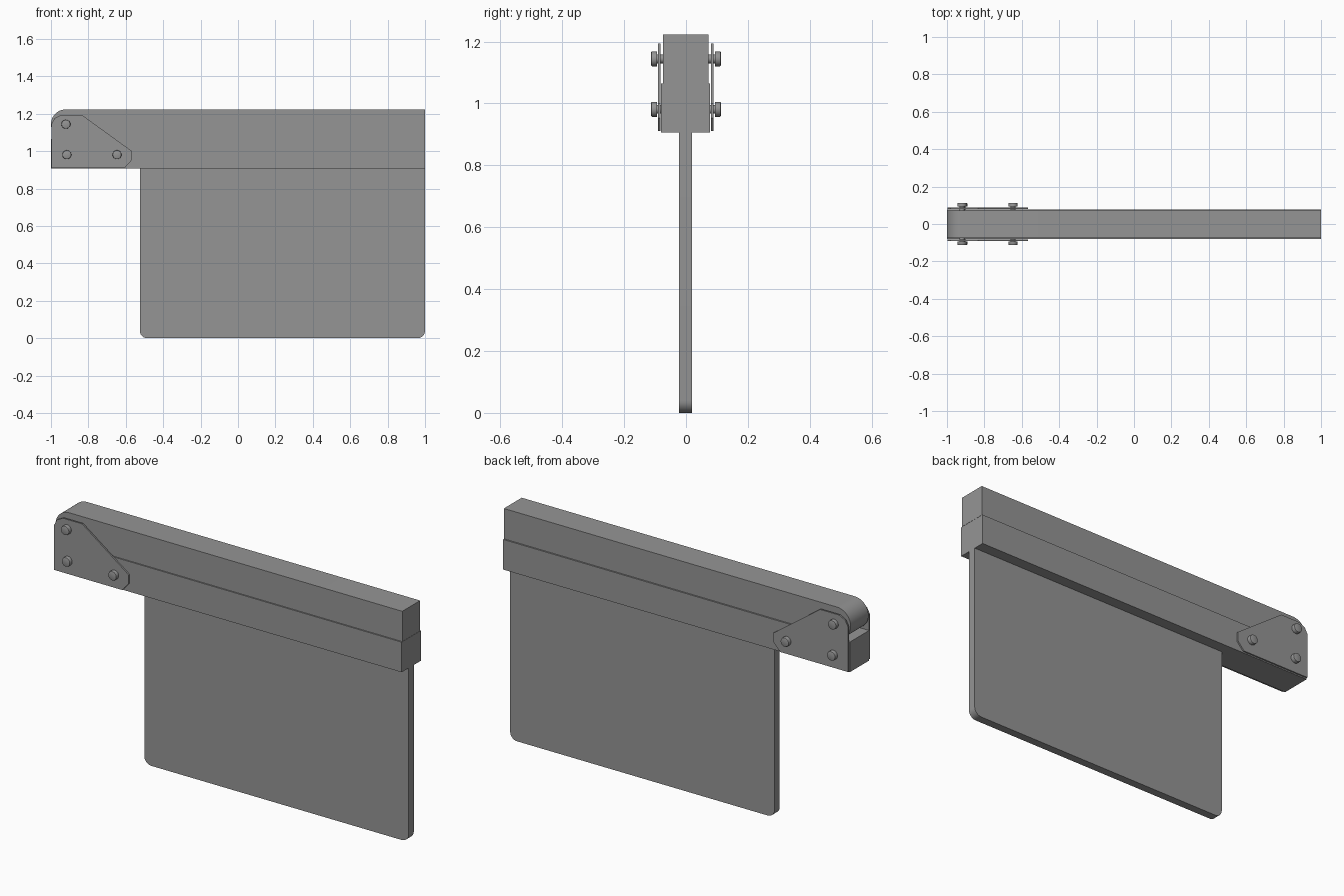
import bpy, bmesh, math
from mathutils import Matrix

cube = bpy.data.objects.get("Cube")
if cube:
    bpy.data.objects.remove(cube, do_unlink=True)

grey = bpy.data.materials.new("mid_grey")
grey.use_nodes = True
colour = (0.3, 0.3, 0.3, 1)
grey.diffuse_color = colour
grey.node_tree.nodes["Principled BSDF"].inputs["Base Color"].default_value = colour


def finish(name, bm):
    bmesh.ops.recalc_face_normals(bm, faces=bm.faces)
    mesh = bpy.data.meshes.new(name)
    bm.to_mesh(mesh)
    bm.free()
    mesh.materials.append(grey)
    obj = bpy.data.objects.new(name, mesh)
    bpy.context.collection.objects.link(obj)
    bpy.ops.object.select_all(action='DESELECT')
    obj.select_set(True)
    bpy.context.view_layer.objects.active = obj
    bpy.ops.object.shade_smooth_by_angle(angle=math.radians(30))
    return obj


def extrude_profile(name, points, y0, y1):
    """Extrude an x-z outline from y0 to y1."""
    bm = bmesh.new()
    face = bm.faces.new([bm.verts.new((x, y0, z)) for x, z in points])
    geom = bmesh.ops.extrude_face_region(bm, geom=[face])["geom"]
    verts = [v for v in geom if isinstance(v, bmesh.types.BMVert)]
    bmesh.ops.translate(bm, verts=verts, vec=(0, y1 - y0, 0))
    return finish(name, bm)


def arc(cx, cz, r, start, end, steps):
    angles = [math.radians(start + (end - start) * i / steps) for i in range(steps + 1)]
    return [(cx + r * math.cos(a), cz + r * math.sin(a)) for a in angles]


def bolt(name, x, z):
    """Shaft through both plates with a rounded head on each side."""
    bm = bmesh.new()
    turn = Matrix.Rotation(math.pi / 2, 4, 'X')

    def disc(r, depth, y):
        return bmesh.ops.create_cone(
            bm, cap_ends=True, segments=24, radius1=r, radius2=r, depth=depth,
            matrix=Matrix.Translation((x, y, z)) @ turn)["verts"]

    disc(0.014, 0.2, 0)
    for side in (-1, 1):
        head = disc(0.024, 0.02, side * 0.103)
        rims = {e for v in head for e in v.link_edges
                if all(abs(w.co.y) > 0.11 for w in e.verts)}
        bmesh.ops.bevel(bm, geom=list(rims), offset=0.004, segments=2,
                        profile=0.5, affect='EDGES')
    return finish(name, bm)


# Hanging panel with rounded lower corners
r = 0.04
panel = [(-0.525, 0.908)]
panel += arc(-0.525 + r, r, r, 180, 270, 8)
panel += arc(1 - r, r, r, 270, 360, 8)
panel += [(1, 0.908)]
extrude_profile("hanging_panel", panel, -0.022, 0.02)

# Stacked beams, the upper one with a round pivot end
extrude_profile("lower_beam", [(-1, 0.907), (1, 0.907), (1, 1.064), (-1, 1.064)],
                -0.08, 0.078)
pivot_end = arc(-0.921, 1.144, 0.079, 90, 270, 24)
extrude_profile("upper_beam", pivot_end + [(1, 1.065), (1, 1.223)], -0.075, 0.072)

# Hinge plates
plate = [(-0.997, 0.911), (-0.997, 1.145), (-0.98, 1.177), (-0.945, 1.194),
         (-0.835, 1.194), (-0.567, 1.0), (-0.567, 0.953), (-0.605, 0.911)]
extrude_profile("front_hinge_plate", plate, -0.091, -0.083)
extrude_profile("back_hinge_plate", plate, 0.081, 0.089)

# Bolts
bolt("pivot_bolt", -0.92, 1.144)
bolt("outer_bolt", -0.915, 0.981)
bolt("inner_bolt", -0.647, 0.981)
